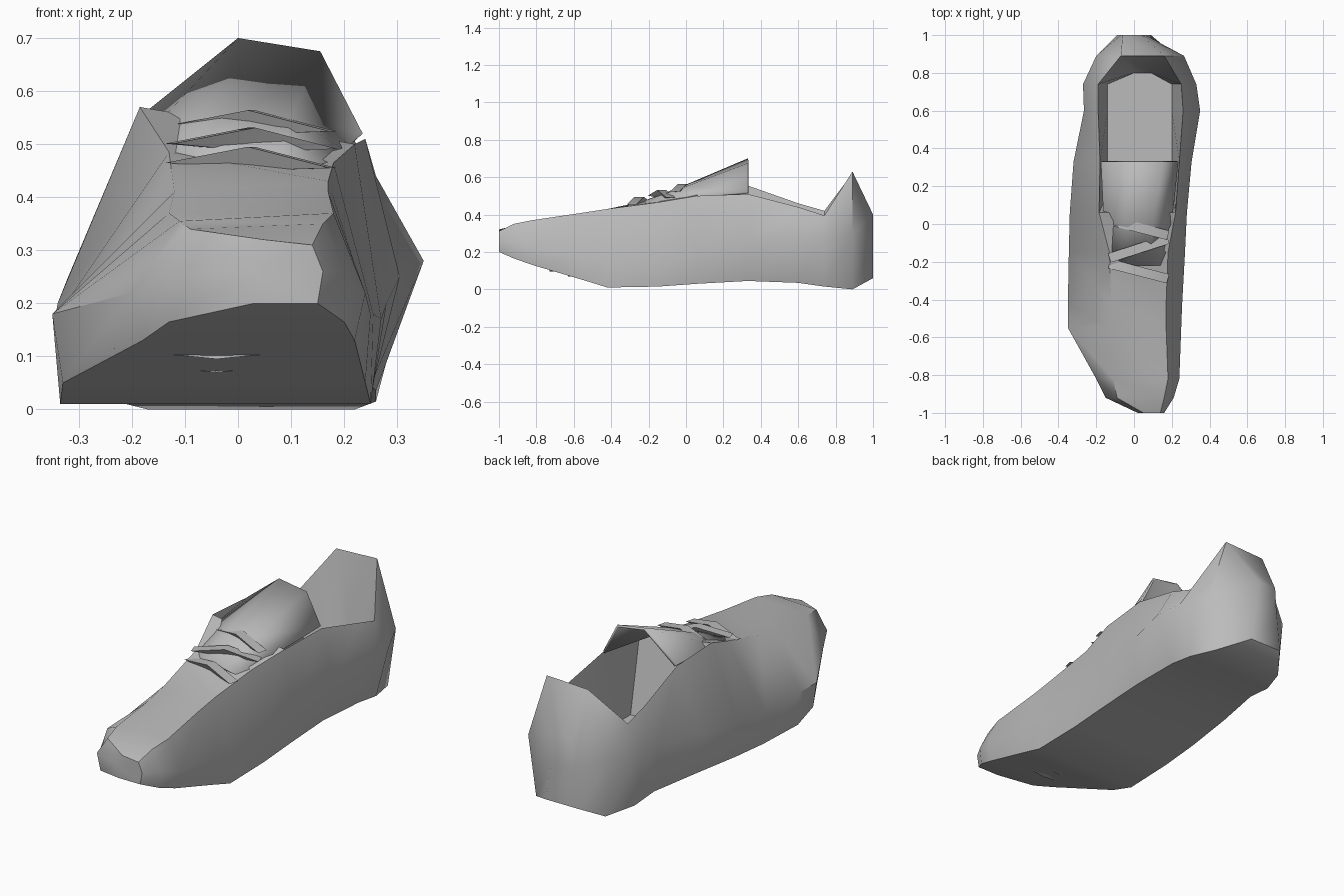
import bpy, bmesh, math
from mathutils import Vector

if "Cube" in bpy.data.objects:
    bpy.data.objects.remove(bpy.data.objects["Cube"])

grey = bpy.data.materials.new("plain grey")
grey.diffuse_color = (0.5, 0.5, 0.5, 1)
grey.use_nodes = True
grey.node_tree.nodes["Principled BSDF"].inputs["Base Color"].default_value = grey.diffuse_color


def make(name, verts, faces, angle=50, recalc=True):
    mesh = bpy.data.meshes.new(name)
    mesh.from_pydata(verts, [], faces)
    if recalc:
        bm = bmesh.new()
        bm.from_mesh(mesh)
        bmesh.ops.recalc_face_normals(bm, faces=bm.faces)
        bm.to_mesh(mesh)
        bm.free()
    mesh.materials.append(grey)
    ob = bpy.data.objects.new(name, mesh)
    bpy.context.collection.objects.link(ob)
    bpy.ops.object.select_all(action='DESELECT')
    ob.select_set(True)
    bpy.context.view_layer.objects.active = ob
    bpy.ops.object.shade_smooth_by_angle(angle=math.radians(angle))
    return ob


# Cross-sections from toe to heel:
# y, sole z, sole left/right x, middle z, middle left/right x, rim left x z, rim right x z
S = [
    (-1.00, .20, .03, .15, .26, .02, .16, .05, .32, .14, .31),
    (-.92, .165, -.13, .20, .25, -.15, .21, -.09, .34, .16, .35),
    (-.82, .13, -.18, .22, .22, -.20, .24, -.11, .355, .18, .37),
    (-.55, .05, -.33, .24, .18, -.35, .25, -.13, .37, .17, .41),
    (-.42, .01, -.335, .25, .18, -.35, .255, -.12, .41, .17, .43),
    (-.15, .015, -.33, .25, .17, -.345, .27, -.13, .485, .18, .465),
    (.06, .03, -.325, .25, .20, -.34, .28, -.185, .57, .22, .50),
    (.33, .045, -.30, .25, .25, -.32, .305, -.18, .555, .24, .51),
    (.60, .035, -.24, .26, .28, -.265, .35, -.19, .46, .26, .44),
    (.74, .015, -.23, .26, .28, -.27, .33, -.19, .42, .25, .395),
    (.89, 0.0, -.17, .22, .30, -.20, .265, -.07, .62, .16, .63),
    (1.00, .06, -.09, .09, .25, -.07, .06, -.06, .40, .04, .40),
]
OPEN_A, OPEN_B = 6, 10      # sections the foot opening spans

# Outer shell with the opening left out and a lining dropped into it
verts, faces = [], []
for y, zb, bl, br, zm, ml, mr, rl, zl, rr, zr in S:
    verts += [(bl, y, zb), (br, y, zb), (mr, y, zm), (rr, y, zr), (rl, y, zl), (ml, y, zm)]
for i in range(len(S) - 1):
    for k in range(6):
        if k == 3 and OPEN_A <= i < OPEN_B:
            continue
        a, b = i * 6 + k, i * 6 + (k + 1) % 6
        faces.append((a, b, b + 6, a + 6))
n = len(S) * 6
faces += [tuple(range(6)), tuple(range(n - 6, n))]

base = len(verts)
for i in range(OPEN_A, OPEN_B + 1):
    y = {OPEN_A: .16, OPEN_B: .80}.get(i, S[i][0])
    inset = .09 if i == OPEN_B else .04
    verts += [(max(S[i][7], -.16) + inset - .02, y, .14), (min(S[i][9], .22) - inset + .02, y, .14)]
for j, i in enumerate(range(OPEN_A, OPEN_B)):
    a, b = base + 2 * j, base + 2 * j + 2
    rl, rr = i * 6 + 4, i * 6 + 3
    faces += [(rl, rl + 6, b, a), (rr, a + 1, b + 1, rr + 6), (a, b, b + 1, a + 1)]
for i, a in ((OPEN_A, base), (OPEN_B, base + 2 * (OPEN_B - OPEN_A))):
    faces.append((i * 6 + 4, a, a + 1, i * 6 + 3))
make("shoe_body", verts, faces)

# Arched tongue rising toward the opening
rows = [
    (-.22, [(-.11, .46), (-.03, .475), (.08, .475), (.17, .45)]),
    (0.0, [(-.16, .53), (-.03, .56), (.10, .55), (.20, .49)]),
    (.33, [(-.175, .56), (0, .70), (.155, .675), (.235, .52)]),
]
tv = [(x, y, z) for y, row in rows for x, z in row]
tf = [(r * 4 + k, r * 4 + k + 1, r * 4 + k + 5, r * 4 + k + 4) for r in range(2) for k in range(3)]
tongue = make("tongue", tv, tf, 60)
solid = tongue.modifiers.new("thickness", 'SOLIDIFY')
solid.thickness = .012
solid.offset = -1


# Small folded strips: laces over the instep and tread under the toe
def strip(name, a, b, width, lift, up=1):
    a, b = Vector(a), Vector(b)
    side = Vector((-(b - a).y, (b - a).x, 0)).normalized() * width / 2
    mid = (a + b) / 2 + Vector((0, 0, lift * up))
    pts = [p + s for p in (a, mid, b) for s in (-side, side)]
    pts += [(a + b) / 2 - Vector((0, 0, .01 * up))]
    make(name, [tuple(p) for p in pts],
         [(0, 2, 3, 1), (2, 4, 5, 3), (0, 6, 2), (2, 6, 4), (1, 3, 6), (3, 5, 6), (0, 1, 6), (4, 6, 5)], 30)


for i, (y, tilt) in enumerate([(-.25, .04), (-.13, -.05), (-.02, .04)]):
    z = .455 + (y + .25) * .30
    strip(f"lace_{i + 1}", (-.13, y + tilt, z + .01), (.18, y - tilt, z), .05, .035)
for i, y in enumerate((-.70, -.60)):
    strip(f"toe_tread_{i + 1}", (-.24, y, .09 + (-.6 - y) * .25), (.16, y, .09 + (-.6 - y) * .25), .06, .02, -1)
